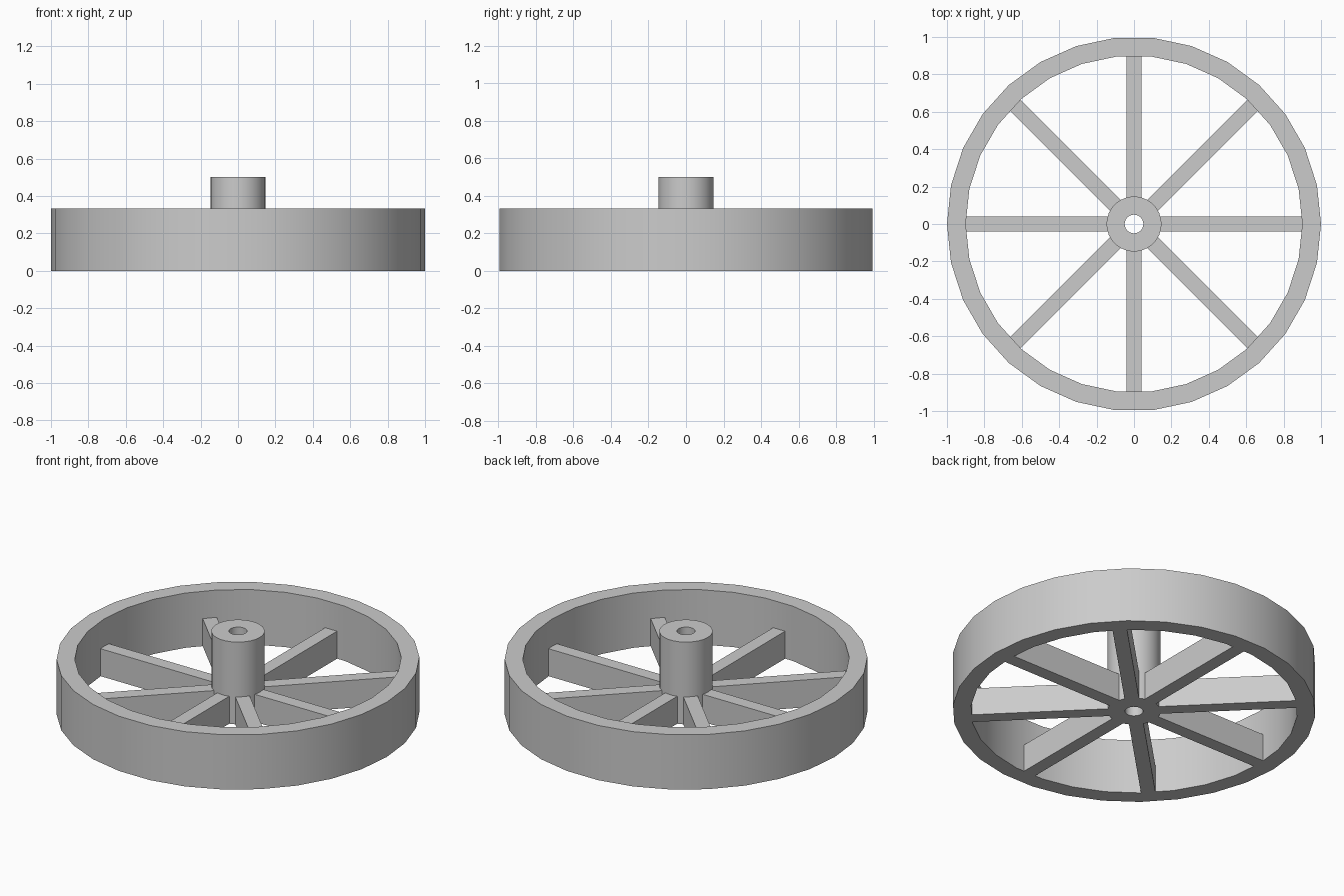
import bpy
import bmesh
from math import cos, sin, pi, radians

cube = bpy.data.objects.get("Cube")
if cube:
    bpy.data.objects.remove(cube, do_unlink=True)

SEGMENTS = 30
RIM_OUTER, RIM_INNER, RIM_HEIGHT = 1.0, 0.9, 0.333
HUB_OUTER, HUB_BORE, HUB_HEIGHT = 0.147, 0.05, 0.5
SPOKES, SPOKE_WIDTH, SPOKE_HEIGHT = 8, 0.08, 0.167

grey = bpy.data.materials.new("plain_grey")
grey.use_nodes = True
colour = (0.6, 0.6, 0.6, 1)
grey.diffuse_color = colour
grey.node_tree.nodes["Principled BSDF"].inputs["Base Color"].default_value = colour


def finish(name, bm):
    """Turn a bmesh into a named grey object."""
    bmesh.ops.recalc_face_normals(bm, faces=bm.faces)
    mesh = bpy.data.meshes.new(name)
    bm.to_mesh(mesh)
    bm.free()
    mesh.materials.append(grey)
    obj = bpy.data.objects.new(name, mesh)
    bpy.context.collection.objects.link(obj)
    return obj


def ring(name, outer, inner, height):
    """Round tube standing on the ground, smooth around its walls."""
    bm = bmesh.new()
    profile = [(inner, 0), (outer, 0), (outer, height), (inner, height)]
    loops = []
    for i in range(SEGMENTS):
        a = 2 * pi * i / SEGMENTS
        loops.append([bm.verts.new((r * cos(a), r * sin(a), z)) for r, z in profile])
    for i, loop in enumerate(loops):
        after = loops[(i + 1) % SEGMENTS]
        for j in range(len(profile)):
            k = (j + 1) % len(profile)
            bm.faces.new((loop[j], after[j], after[k], loop[k]))
    obj = finish(name, bm)
    bpy.ops.object.select_all(action='DESELECT')
    obj.select_set(True)
    bpy.context.view_layer.objects.active = obj
    bpy.ops.object.shade_smooth_by_angle(angle=radians(30))
    return obj


def spoke(name, angle):
    """Straight bar whose ends are buried in the hub and the rim."""
    start, end = HUB_OUTER - 0.03, RIM_INNER + 0.02
    bm = bmesh.new()
    bmesh.ops.create_cube(bm, size=1)
    bmesh.ops.scale(bm, vec=(end - start, SPOKE_WIDTH, SPOKE_HEIGHT), verts=bm.verts)
    bmesh.ops.translate(bm, vec=((start + end) / 2, 0, SPOKE_HEIGHT / 2), verts=bm.verts)
    obj = finish(name, bm)
    obj.rotation_euler.z = angle
    return obj


# Outer rim and taller bored hub
ring("rim", RIM_OUTER, RIM_INNER, RIM_HEIGHT)
ring("hub", HUB_OUTER, HUB_BORE, HUB_HEIGHT)

# Evenly spaced spokes, flush with the underside
for i in range(SPOKES):
    spoke(f"spoke_{i + 1}", 2 * pi * i / SPOKES)
